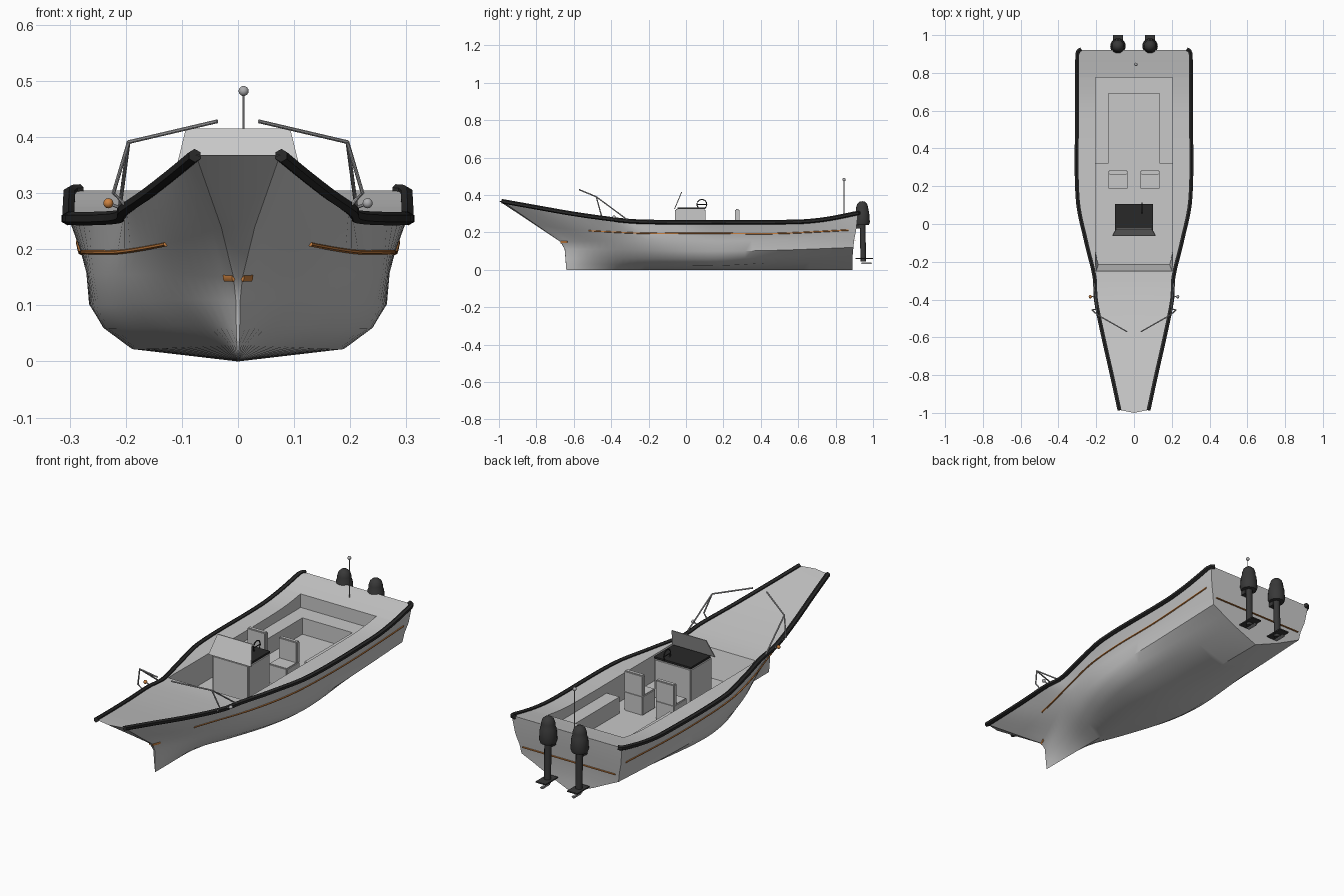
import bpy, bmesh, math
from mathutils import Vector, Matrix

if "Cube" in bpy.data.objects:
    bpy.data.objects.remove(bpy.data.objects["Cube"])


def material(name, r, g, b):
    m = bpy.data.materials.new(name)
    m.diffuse_color = (r, g, b, 1)
    m.use_nodes = True
    m.node_tree.nodes["Principled BSDF"].inputs["Base Color"].default_value = m.diffuse_color
    return m


GREY = material("hull grey", 0.58, 0.58, 0.58)
BLACK = material("rubber black", 0.022, 0.022, 0.022)
DARK = material("motor charcoal", 0.04, 0.04, 0.04)
ORANGE = material("trim orange", 0.60, 0.22, 0.05)
METAL = material("metal grey", 0.42, 0.42, 0.43)


def finish(bm, name, mat, smooth=0):
    bmesh.ops.remove_doubles(bm, verts=bm.verts, dist=1e-5)
    bmesh.ops.recalc_face_normals(bm, faces=bm.faces)
    me = bpy.data.meshes.new(name)
    bm.to_mesh(me)
    bm.free()
    me.materials.append(mat)
    ob = bpy.data.objects.new(name, me)
    bpy.context.collection.objects.link(ob)
    if smooth:
        bpy.ops.object.select_all(action='DESELECT')
        ob.select_set(True)
        bpy.context.view_layer.objects.active = ob
        bpy.ops.object.shade_smooth_by_angle(angle=math.radians(smooth))
    return ob


def face(bm, pts):
    bm.faces.new([bm.verts.new(p) for p in pts])


def box(name, x, y, z, mat, bevel=0):
    bm = bmesh.new()
    bmesh.ops.create_cube(bm, size=1)
    for v in bm.verts:
        v.co = [(a + b) / 2 + c * (b - a) for (a, b), c in zip((x, y, z), v.co)]
    if bevel:
        bmesh.ops.bevel(bm, geom=bm.edges[:], offset=bevel, segments=2, affect='EDGES')
    return finish(bm, name, mat)


def tube(name, pts, rx, rz, mat, sides=8, smooth=40):
    """Sweep an elliptical section along a path."""
    bm = bmesh.new()
    pts = [Vector(p) for p in pts]
    rings = []
    for i, p in enumerate(pts):
        d = (pts[min(i + 1, len(pts) - 1)] - pts[max(i - 1, 0)]).normalized()
        ref = Vector((0, 0, 1)) if abs(d.z) < 0.95 else Vector((0, 1, 0))
        a = d.cross(ref).normalized()
        b = a.cross(d)
        ring = []
        for k in range(sides):
            t = 2 * math.pi * (k + 0.5) / sides
            ring.append(bm.verts.new(p + a * rx * math.cos(t) + b * rz * math.sin(t)))
        rings.append(ring)
    for r, q in zip(rings, rings[1:]):
        for k in range(sides):
            bm.faces.new((r[k], r[k - 1], q[k - 1], q[k]))
    bm.faces.new(rings[0])
    bm.faces.new(rings[-1])
    return finish(bm, name, mat, smooth)


def lathe(name, profile, at, mat, sides=20):
    bm = bmesh.new()
    ang = [2 * math.pi * k / sides for k in range(sides + 1)]
    for (r, z), (q, w) in zip(profile, profile[1:]):
        for a, b in zip(ang, ang[1:]):
            quad = [(r, z, a), (r, z, b), (q, w, b), (q, w, a)]
            pts = []
            for s, h, t in quad:
                p = (at[0] + s * math.cos(t), at[1] + s * math.sin(t), at[2] + h)
                if p not in pts and not (s == 0 and any(abs(o[2] - p[2]) < 1e-9 for o in pts) and r * q == 0 and len(pts) > 2):
                    pts.append(p)
            face(bm, pts)
    return finish(bm, name, mat, 40)


def ball(name, at, r, mat):
    bm = bmesh.new()
    bmesh.ops.create_uvsphere(bm, u_segments=12, v_segments=8, radius=r, matrix=Matrix.Translation(at))
    return finish(bm, name, mat, 60)


# Longitudinal hull lines, keel to sheer: (y, half width, z)
keel = [(-.64, 0, 0), (.89, 0, 0)]
bottom = [(-.642, .002, .03), (-.4, .035, .03), (-.2, .10, .025), (0, .16, .022),
          (.2, .19, .023), (.5, .17, .04), (.89, .13, .055)]
bilge = [(-.644, .003, .06), (-.4, .07, .065), (-.2, .15, .06), (0, .215, .058),
         (.2, .24, .06), (.5, .225, .07), (.892, .2, .09)]
chine = [(-.648, .004, .11), (-.4, .105, .11), (-.2, .185, .105), (0, .24, .10),
         (.2, .262, .10), (.5, .265, .105), (.895, .262, .12)]
water = [(-.67, .008, .15), (-.4, .13, .155), (-.2, .205, .155), (0, .253, .155),
         (.2, .268, .155), (.9, .27, .165)]
side = [(-.80, .03, .24), (-.6, .105, .215), (-.4, .16, .203), (-.2, .215, .195),
        (0, .26, .195), (.2, .277, .195), (.5, .28, .195), (.91, .285, .215)]
sheer = [(-.985, .075, .368), (-.8, .115, .335), (-.6, .16, .30), (-.4, .20, .272), (-.28, .207, .26),
         (-.1, .25, .256), (.13, .296, .256), (.6, .30, .258), (.75, .30, .272), (.92, .298, .305)]
LINES = [keel, bottom, bilge, chine, water, side, sheer]


def at(line, y):
    """Smooth interpolation of a hull line at y."""
    y = min(max(y, line[0][0]), line[-1][0])
    n = len(line) - 1
    i = next(k for k in range(n) if y <= line[k + 1][0])
    p, q = line[i], line[i + 1]
    h = q[0] - p[0]
    t = (y - p[0]) / h
    out = [y]
    for c in (1, 2):
        def slope(k):
            a, b = line[max(k - 1, 0)], line[min(k + 1, n)]
            return (b[c] - a[c]) / (b[0] - a[0])
        out.append((2*t**3 - 3*t*t + 1) * p[c] + (t**3 - 2*t*t + t) * h * slope(i)
                   + (3*t*t - 2*t**3) * q[c] + (t**3 - t*t) * h * slope(i + 1))
    return Vector((out[1], out[0], out[2]))


def flip(p, s):
    return Vector((p[0] * s, p[1], p[2]))


# Hull shell with blunt nose and flat transom
N = 40
grid = [[at(l, l[0][0] + (l[-1][0] - l[0][0]) * i / N) for i in range(N + 1)] for l in LINES]
bm = bmesh.new()
for s in (1, -1):
    for j in range(6):
        a, b = grid[j], grid[j + 1]
        for i in range(N):
            q = [a[i], a[i + 1], b[i + 1], b[i]]
            face(bm, [flip(p, s) for p in q])
        nose = [Vector((0, r[0].y - r[0].x * 0.2, r[0].z)) for r in (a, b)]
        face(bm, [flip(p, s) for p in (nose[0], a[0], b[0], nose[1])])
        stern = [Vector((0, r[-1].y, r[-1].z)) for r in (a, b)]
        pts = [flip(p, s) for p in (a[-1], stern[0], stern[1], b[-1])]
        face(bm, pts[1:] if j == 0 else pts)
        if j == 0:
            face(bm, [flip(p, s) for p in (a[-1], stern[1], b[-1])])
bmesh.ops.dissolve_degenerate(bm, dist=1e-5, edges=bm.edges)
finish(bm, "hull", GREY, 32)

# Deck and sunken cockpit
FRONT, BACK, FLOOR = -.25, .775, .13
ys = [-.985 + (FRONT + .985) * i / 14 for i in range(15)]
cock = [FRONT + (BACK - FRONT) * i / 20 for i in range(21)]
aft = [BACK + (.92 - BACK) * i / 5 for i in range(6)]


def rim(y):
    e = at(sheer, y)
    return Vector((min(.205, e.x - .012), y, e.z))


def foot(y):
    yy = FRONT + .035 if y == FRONT else y
    return Vector((min(.203, at(water, yy).x - .012), yy, FLOOR))


bm = bmesh.new()
for s in (1, -1):
    def add(*pts):
        face(bm, [flip(p, s) for p in pts])
    for part in (ys, aft):
        for a, b in zip(part, part[1:]):
            ea, eb = at(sheer, a), at(sheer, b)
            ca, cb = Vector((0, a, ea.z)), Vector((0, b, eb.z))
            if a == ys[0]:
                ca.y = -1.0
            add(ca, ea, eb, cb)
    for a, b in zip(cock, cock[1:]):
        add(rim(a), at(sheer, a), at(sheer, b), rim(b))
        add(foot(a), rim(a), rim(b), foot(b))
        add(flip(foot(a), 0), foot(a), foot(b), flip(foot(b), 0))
    for y in (FRONT, BACK):
        add(flip(foot(y), 0), foot(y), rim(y), at(sheer, y), flip(rim(y), 0))
finish(bm, "deck_and_cockpit", GREY, 25)

# Bench around the stern of the cockpit
box("bench_back", (-.204, .204), (.69, .775), (FLOOR, .21), GREY)
for s, n in ((1, "right"), (-1, "left")):
    box("bench_" + n, sorted((.135 * s, .204 * s)), (.32, .69), (FLOOR, .21), GREY)
    # Helm seats
    x = .085 * s
    box("seat_" + n, (x - .05, x + .05), (.185, .285), (FLOOR, .225), GREY, .004)
    box("seat_back_" + n, (x - .05, x + .05), (.262, .285), (.22, .325), GREY, .004)
    # Rubber rail along the sheer, hooking round the stern corner
    path = [at(sheer, -.985 + 1.885 * i / 60) for i in range(61)] + [(.292, .917, .304), (.278, .925, .305)]
    tube("rub_rail_" + n, [flip(Vector(p) + Vector((.002, 0, -.001)), s) for p in path], .012, .012, BLACK, 6, 20)
    # Side trim
    path = [at(side, -.52 + 1.39 * i / 50) for i in range(51)]
    tube("side_trim_" + n, [flip(p, s) for p in path], .005, .004, ORANGE, 6)
    # Bow handrail
    top = (.195 * s, -.48, .391)
    tube("handrail_" + n, [(.037 * s, -.57, .428), top], .0035, .0035, METAL)
    tube("handrail_front_leg_" + n, [top, (.222 * s, -.455, .30), (.20 * s, -.45, .278)], .0035, .0035, METAL)
    tube("handrail_back_leg_" + n, [top, (.212 * s, -.31, .265)], .0035, .0035, METAL)
    # Navigation light
    ball("nav_light_" + n, (.231 * s, -.385, .282), .009, METAL if s > 0 else ORANGE)
    tube("nav_light_arm_" + n, [(.20 * s, -.385, .27), (.231 * s, -.385, .282)], .003, .003, METAL)
    # Outboard motor
    lathe("motor_cowl_" + n, [(0, .24), (.036, .24), (.041, .255), (.037, .31), (.033, .318), (.032, .335),
                              (.026, .353), (.014, .364), (0, .367)], (x, .942, 0), DARK)
    tube("motor_leg_" + n, [(x, .944, .25), (x, .948, .045)], .017, .015, DARK, 10)
    box("motor_bracket_" + n, (x - .02, x + .02), (.905, .94), (.22, .29), DARK)
    box("motor_plate_" + n, (x - .027, x + .027), (.905, 1.0), (.057, .063), DARK)
    box("propeller_" + n, (x - .008, x + .008), (.935, .995), (.03, .04), METAL, .003)
    # Short waterline mark at the stem
    tube("stem_mark_" + n, [flip(at(water, -.67 + .012 * i), s) for i in range(4)], .003, .008, ORANGE, 6)

# Waterline mark on the transom
box("transom_mark", (-.25, .25), (.9, .907), (.154, .158), ORANGE)

# Console with dark dash, windscreen and wheel
box("console", (-.1, .1), (-.06, .105), (FLOOR, .325), GREY, .006)
box("dash", (-.1, .1), (-.045, .105), (.325, .334), BLACK)
bm = bmesh.new()
outline = [(-.115, -.064, .325), (.115, -.064, .325), (.093, -.026, .415), (-.093, -.026, .415)]
face(bm, outline)
back = [(x, y + .005, z) for x, y, z in outline]
face(bm, back)
for i in range(4):
    face(bm, [outline[i - 1], outline[i], back[i], back[i - 1]])
finish(bm, "windscreen", GREY)
ring = [(.042, .085 + .026 * math.cos(t * math.pi / 12), .35 + .026 * math.sin(t * math.pi / 12)) for t in range(25)]
tube("steering_wheel", ring, .003, .003, BLACK)
tube("wheel_spoke", [(.042, .06, .35), (.042, .11, .35)], .0025, .0025, BLACK)

# Aerial
tube("aerial", [(.01, .845, .28), (.01, .845, .48)], .002, .002, METAL)
ball("aerial_tip", (.01, .845, .482), .009, METAL)
